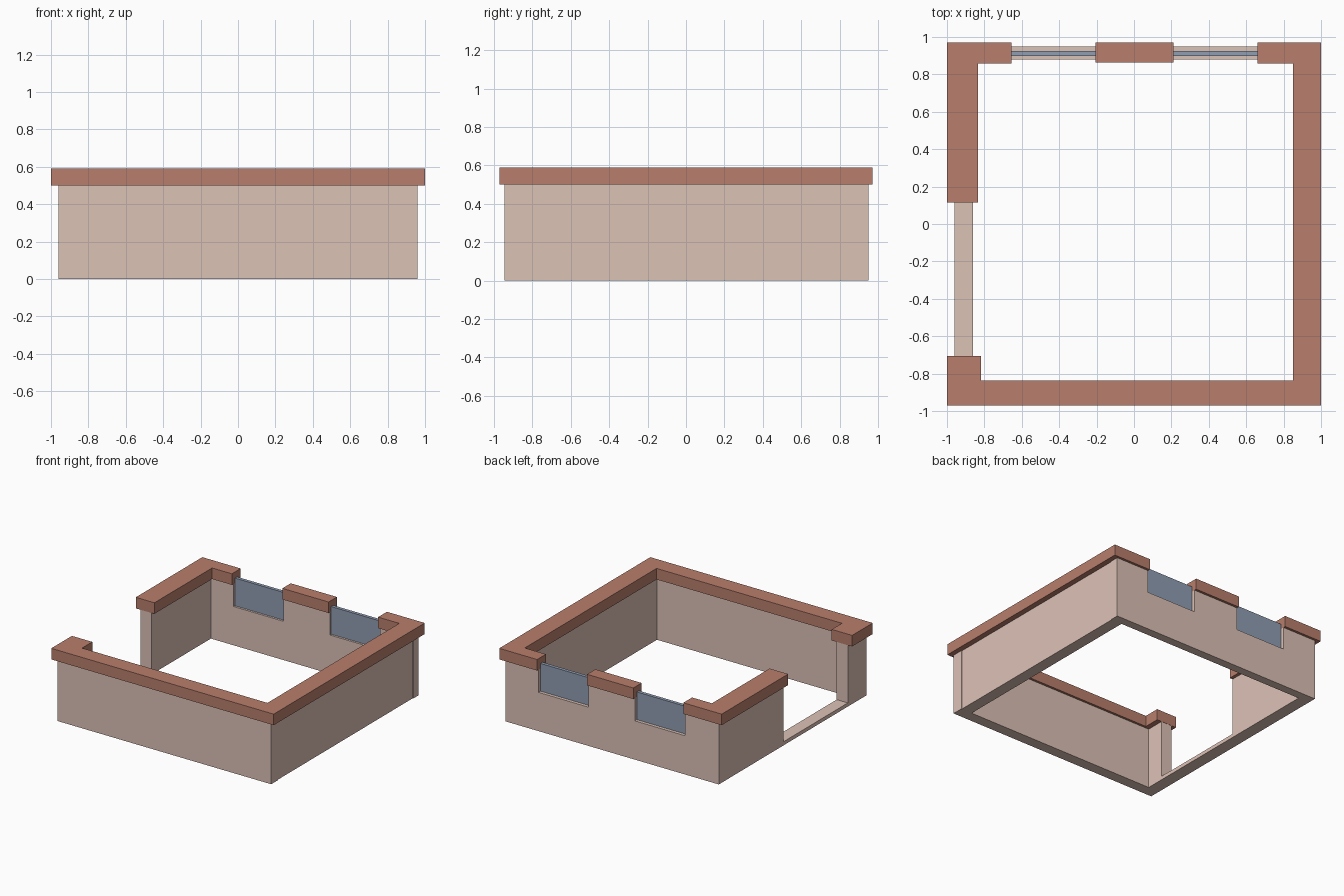
import bpy, bmesh
from mathutils import Vector

if "Cube" in bpy.data.objects:
    bpy.data.objects.remove(bpy.data.objects["Cube"])


def material(name, rgb):
    m = bpy.data.materials.new(name)
    m.diffuse_color = (*rgb, 1)
    m.use_nodes = True
    m.node_tree.nodes["Principled BSDF"].inputs["Base Color"].default_value = m.diffuse_color
    return m


PLASTER = material("plaster", (0.72, 0.54, 0.47))
COPING = material("terracotta", (0.48, 0.21, 0.15))
GLASS = material("glass", (0.28, 0.34, 0.45))


def prism(name, pts, axis, lo, hi, mat):
    """Extrude a 2D outline along an axis from lo to hi."""
    place = {"x": lambda a, b: Vector((lo, a, b)),
             "y": lambda a, b: Vector((a, lo, b)),
             "z": lambda a, b: Vector((a, b, lo))}[axis]
    step = {"x": (hi - lo, 0, 0), "y": (0, hi - lo, 0), "z": (0, 0, hi - lo)}[axis]
    bm = bmesh.new()
    face = bm.faces.new([bm.verts.new(place(a, b)) for a, b in pts])
    new = bmesh.ops.extrude_face_region(bm, geom=[face])["geom"]
    bmesh.ops.translate(bm, vec=step, verts=[v for v in new if isinstance(v, bmesh.types.BMVert)])
    bmesh.ops.recalc_face_normals(bm, faces=bm.faces)
    me = bpy.data.meshes.new(name)
    bm.to_mesh(me)
    bm.free()
    me.materials.append(mat)
    ob = bpy.data.objects.new(name, me)
    bpy.context.collection.objects.link(ob)
    return ob


def rect(a0, a1, b0, b1):
    return [(a0, b0), (a1, b0), (a1, b1), (a0, b1)]


WALL_TOP, CAP_TOP = 0.50, 0.59
SILL, DOOR_SILL = 0.315, 0.03
WINDOWS = [(-0.655, -0.205), (0.21, 0.66)]

# Plain walls
prism("front_wall", rect(-0.96, 0.96, 0, WALL_TOP), "y", -0.945, -0.855, PLASTER)
prism("right_wall", rect(-0.855, 0.88, 0, WALL_TOP), "x", 0.86, 0.955, PLASTER)

# Back wall with two window notches open at the top
outline = [(0.96, WALL_TOP), (0.96, 0), (-0.96, 0), (-0.96, WALL_TOP)]
for a, b in WINDOWS:
    outline += [(a, WALL_TOP), (a, SILL), (b, SILL), (b, WALL_TOP)]
prism("back_wall", outline, "y", 0.88, 0.95, PLASTER)

# Left wall with doorway and low threshold
prism("left_wall", [(-0.855, 0), (0.88, 0), (0.88, WALL_TOP), (0.118, WALL_TOP),
                    (0.118, DOOR_SILL), (-0.707, DOOR_SILL), (-0.707, WALL_TOP),
                    (-0.855, WALL_TOP)], "x", -0.96, -0.86, PLASTER)

# Window panes
for side, (a, b) in zip(("left", "right"), WINDOWS):
    prism(side + "_window_pane", rect(a, b, SILL, 0.54), "y", 0.897, 0.924, GLASS)

# Wall copings
prism("main_coping", [(-1, -0.97), (1, -0.97), (1, 0.97), (0.66, 0.97), (0.66, 0.857),
                      (0.85, 0.857), (0.85, -0.836), (-0.817, -0.836), (-0.817, -0.705),
                      (-1, -0.705)], "z", WALL_TOP, CAP_TOP, COPING)
prism("corner_coping", [(-1, 0.116), (-0.833, 0.116), (-0.833, 0.857), (-0.655, 0.857),
                        (-0.655, 0.97), (-1, 0.97)], "z", WALL_TOP, CAP_TOP, COPING)
prism("middle_coping", rect(-0.205, 0.21, 0.863, 0.97), "z", WALL_TOP, CAP_TOP, COPING)
